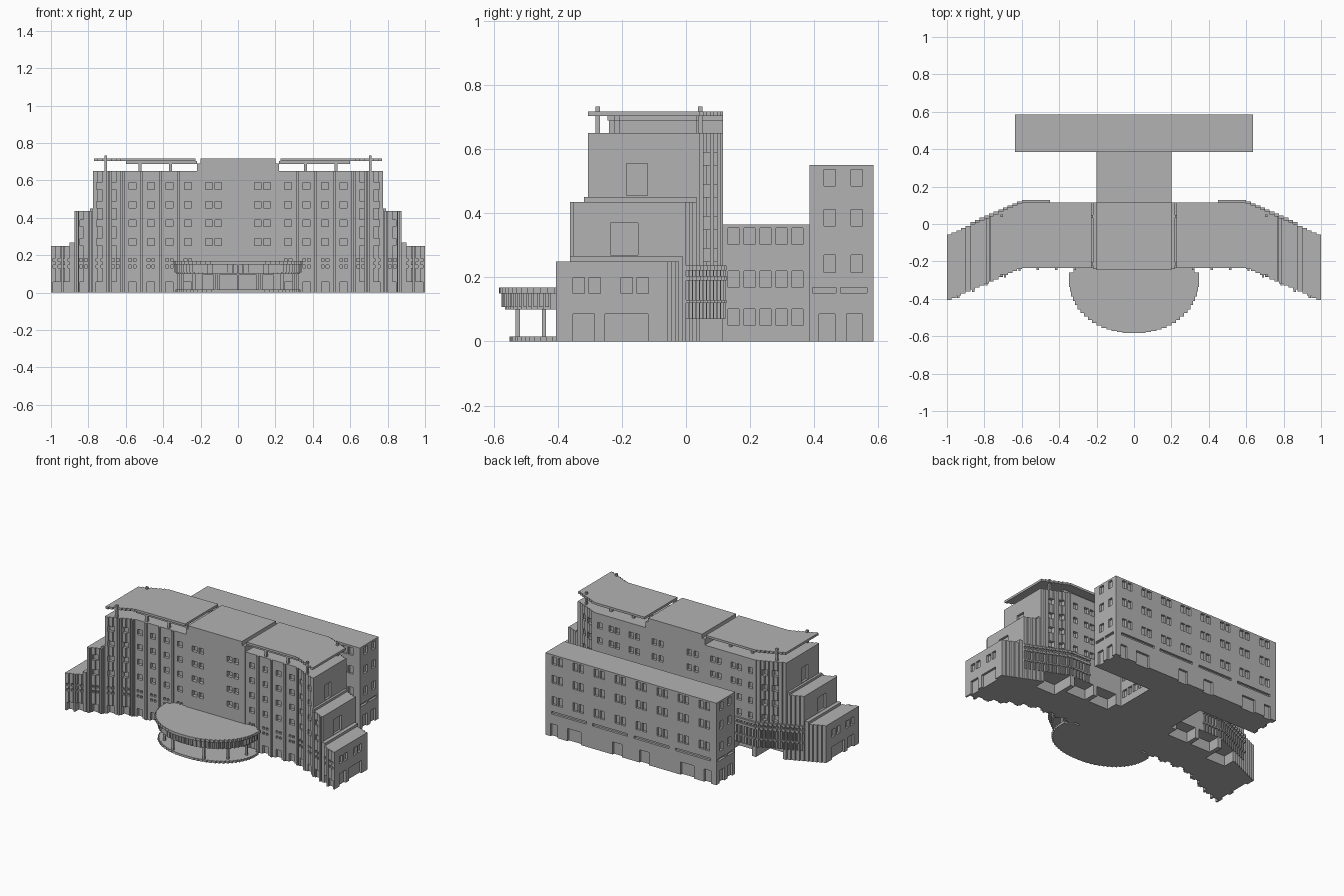
import bpy, bmesh, math

cube = bpy.data.objects.get("Cube")
if cube:
    bpy.data.objects.remove(cube, do_unlink=True)

grey = bpy.data.materials.new("concrete_grey")
grey.use_nodes = True
tone = (0.45, 0.45, 0.45, 1)
grey.diffuse_color = tone
grey.node_tree.nodes["Principled BSDF"].inputs["Base Color"].default_value = tone

FRONT, BACK, BEND, STEP = -0.235, 0.115, 0.6, 0.025


def finish(name, bm):
    bmesh.ops.recalc_face_normals(bm, faces=bm.faces[:])
    mesh = bpy.data.meshes.new(name)
    bm.to_mesh(mesh)
    bm.free()
    mesh.materials.append(grey)
    obj = bpy.data.objects.new(name, mesh)
    bpy.context.scene.collection.objects.link(obj)
    return obj


def boxes(name, items):
    """One object made of boxes (x0, x1, y0, y1, z0, z1)."""
    bm = bmesh.new()
    for x0, x1, y0, y1, z0, z1 in items:
        for v in bmesh.ops.create_cube(bm, size=1)["verts"]:
            v.co = (x1 if v.co.x > 0 else x0, y1 if v.co.y > 0 else y0,
                    z1 if v.co.z > 0 else z0)
    return finish(name, bm)


def prism(name, pts, z0, z1):
    bm = bmesh.new()
    face = bm.faces.new([bm.verts.new((x, y, z0)) for x, y in pts])
    ext = bmesh.ops.extrude_face_region(bm, geom=[face])["geom"]
    for v in ext:
        if isinstance(v, bmesh.types.BMVert):
            v.co.z = z1
    return finish(name, bm)


def setback(x):
    """Stepped sweep of the wings towards the front."""
    if x < BEND:
        return 0
    return 0.44 * STEP * (math.floor((x - BEND) / STEP + 1e-6) + 0.5)


def strip(name, x0, x1, z0, z1, yf=FRONT, yb=BACK):
    """Slab that follows the stepped plan of a wing."""
    grid = [BEND + STEP * i for i in range(17)]
    cuts = [x0] + [g for g in grid if x0 + 0.001 < g < x1 - 0.001] + [x1]
    front, back = [], []
    for a, b in zip(cuts, cuts[1:]):
        s = setback((a + b) / 2)
        front += [(a, yf - s), (b, yf - s)]
        back += [(a, yb - s), (b, yb - s)]
    pts = []
    for p in front + back[::-1]:
        if not pts or p != pts[-1]:
            pts.append(p)
    return prism(name, pts, z0, z1)


def carve(obj, holes):
    cutter = boxes("cutter", holes)
    cutter.hide_render = True
    mod = obj.modifiers.new("openings", 'BOOLEAN')
    mod.operation, mod.solver, mod.object = 'DIFFERENCE', 'EXACT', cutter
    bpy.context.view_layer.update()
    deps = bpy.context.evaluated_depsgraph_get()
    mesh = bpy.data.meshes.new_from_object(obj.evaluated_get(deps))
    obj.modifiers.clear()
    obj.data = mesh
    bpy.data.objects.remove(cutter, do_unlink=True)


def mirror(obj):
    obj.modifiers.new("mirror", 'MIRROR').use_mirror_merge = False
    return obj


def front_hole(x, w, z0, z1):
    f = FRONT - setback(x)
    return (x - w / 2, x + w / 2, f - 0.05, f + 0.019, z0, z1)


def back_hole(x, w, z0, z1):
    b = BACK - setback(x)
    return (x - w / 2, x + w / 2, b - 0.019, b + 0.05, z0, z1)


def end_hole(x, y0, y1, z0, z1):
    return (x - 0.015, x + 0.05, y0, y1, z0, z1)


ROWS = [0.27, 0.37, 0.47, 0.57]


def street_storey(cols):
    """Doorways with two rows of small paired windows above."""
    out = []
    for x in cols:
        out.append(front_hole(x, 0.04, -0.02, 0.056))
        for z in (0.14, 0.175):
            for d in (-0.013, 0.013):
                out.append(front_hole(x + d, 0.015, z - 0.008, z + 0.008))
    return out


# Wings: three tiers stepping down to the ends
main = strip("wing_main", 0.22, 0.775, 0, 0.65)
cols = [0.268, 0.367, 0.466, 0.565, 0.655, 0.738]
holes = street_storey(cols)
for z in ROWS:
    holes += [front_hole(x, 0.037, z - 0.018, z + 0.018) for x in cols]
    holes += [back_hole(x, 0.032, z - 0.02, z + 0.02)
              for x in (0.28, 0.325, 0.43, 0.475, 0.56, 0.65, 0.71)]
for x0, x1 in ((0.24, 0.39), (0.42, 0.57), (0.6, 0.75)):
    holes.append((x0, x1, BACK - setback(x1) - 0.08, BACK + 0.05, -0.02, 0.07))
holes.append(end_hole(0.775, -0.185, -0.12, 0.455, 0.555))
carve(main, holes)

middle = strip("wing_middle", 0.775, 0.875, 0, 0.435)
holes = street_storey([0.826])
holes += [front_hole(0.826, 0.037, z - 0.018, z + 0.018) for z in ROWS[:2]]
holes.append(end_hole(0.875, -0.235, -0.15, 0.27, 0.37))
carve(middle, holes)

end = strip("wing_end", 0.875, 1, 0, 0.25)
holes = street_storey([0.915, 0.968])
holes += [end_hole(1, y, y + 0.036, 0.15, 0.2)
          for y in (-0.353, -0.303, -0.203, -0.153)]
holes += [end_hole(1, -0.353, -0.285, -0.02, 0.085),
          end_hole(1, -0.252, -0.118, -0.02, 0.085)]
carve(end, holes)
for part in (main, middle, end):
    mirror(part)
mirror(strip("middle_parapet", 0.775, 0.79, 0.435, 0.45))
mirror(strip("end_parapet", 0.875, 0.9, 0.25, 0.267))

# Thin piers between the window columns
mirror(boxes("front_piers", [
    (x - 0.006, x + 0.006, FRONT - setback(x) - 0.012, FRONT - setback(x) + 0.01, 0, h)
    for x, h in [(0.317, 0.65), (0.416, 0.65), (0.515, 0.65), (0.612, 0.65),
                 (0.69, 0.65), (0.788, 0.435), (0.86, 0.435), (0.94, 0.25)]]))

# Rear bands and fins along the curve of each wing
for i, (z0, z1) in enumerate(((0.12, 0.13), (0.19, 0.205), (0.222, 0.237))):
    mirror(strip(f"rear_band_{i + 1}", 0.45, 0.875, z0, z1, BACK - 0.02, BACK + 0.012))
fins = []
for i in range(17):
    x = 0.462 + STEP * i
    b = BACK - setback(x)
    fins.append((x - 0.004, x + 0.004, b - 0.01, b + 0.009, 0.07, 0.237))
mirror(boxes("rear_fins", fins))

# Central block
centre = boxes("centre_block", [(-0.22, 0.22, -0.24, BACK, 0, 0.69)])
holes = []
for x in (-0.155, -0.105, 0.105, 0.155):
    holes += [front_hole(x, 0.036, z - 0.018, z + 0.018) for z in ROWS]
    holes += [back_hole(x, 0.032, z - 0.02, z + 0.02) for z in ROWS[2:]]
for x0, x1 in ((-0.19, -0.13), (-0.1, -0.005), (0.005, 0.1), (0.13, 0.19)):
    holes.append((x0, x1, -0.3, -0.22, 0.015, 0.095))
carve(centre, holes)

# Floating roof slabs with posts and beams
boxes("centre_roof", [(-0.2, 0.2, -0.245, BACK, 0.69, 0.718)])
mirror(strip("wing_roof", 0.228, 0.77, 0.703, 0.718))
posts = [(x - 0.008, x + 0.008, y - 0.008, y + 0.008, 0.65, 0.704)
         for x in (0.36, 0.525) for y in (-0.215, 0.04)]
posts += [(x - 0.007, x + 0.007, y - 0.007, y + 0.007, 0.65, 0.733)
          for x, y in ((0.708, -0.275), (0.708, 0.045))]
mirror(boxes("roof_posts", posts))
mirror(boxes("roof_beams", [(0.22, 0.6, y - 0.008, y + 0.008, 0.688, 0.704)
                            for y in (-0.215, 0.04)]))


# Entrance canopy with a stepped round edge
def round_plan(rx, ry, n=36):
    pts, yc = [], -0.285
    ring = [(rx * math.cos(a), yc - ry * math.sin(a))
            for a in (math.pi * i / n for i in range(n + 1))]
    pts = [(rx * 0.93, -0.23), (rx * 0.93, yc + 0.025), (rx, yc + 0.025)]
    for (x0, y0), (x1, y1) in zip(ring, ring[1:]):
        pts += [(x0, y0), (x0, y1)] if x0 + x1 > 0 else [(x0, y0), (x1, y0)]
    return pts + [ring[-1], (-rx, yc + 0.025), (-rx * 0.93, yc + 0.025),
                  (-rx * 0.93, -0.23)]


prism("canopy_rim", round_plan(0.348, 0.298), 0.15, 0.168)
prism("canopy_fascia", round_plan(0.33, 0.28), 0.1, 0.15)
prism("entrance_floor", round_plan(0.335, 0.265), 0, 0.015)
dentils = []
for i in range(41):
    a = math.pi * i / 40
    x, y = 0.334 * math.cos(a), -0.285 - 0.284 * math.sin(a)
    dentils.append((x - 0.006, x + 0.006, y - 0.006, y + 0.006, 0.108, 0.15))
boxes("canopy_fins", dentils)
boxes("canopy_columns", [
    (s * x - 0.007, s * x + 0.007, y - 0.007, y + 0.007, 0.015, 0.1)
    for s in (-1, 1) for x, y in ((0.115, -0.525), (0.235, -0.443), (0.295, -0.33))])

# Connecting block
link = boxes("connecting_block", [(-0.2, 0.2, BACK, 0.385, 0, 0.365)])
holes = []
for s in (-1, 1):
    for i in range(5):
        y = 0.148 + 0.05 * i
        holes += [(s * 0.2 - 0.015, s * 0.2 + 0.015, y - 0.017, y + 0.017, z, z + 0.052)
                  for z in (0.05, 0.168, 0.302)]
carve(link, holes)

# Rear block
rear = boxes("rear_block", [(-0.635, 0.635, 0.385, 0.585, 0, 0.55)])
levels = ((0.215, 0.27), (0.36, 0.412), (0.485, 0.537))
holes = []
for z0, z1 in levels:
    for i in range(8):
        for d in (-0.022, 0.022):
            x = -0.546 + 0.156 * i + d
            holes.append((x - 0.016, x + 0.016, 0.57, 0.62, z0, z1))
            if abs(x) > 0.23:
                holes.append((x - 0.016, x + 0.016, 0.35, 0.4, z0, z1))
    for s in (-1, 1):
        holes += [(s * 0.635 - 0.015, s * 0.635 + 0.015, y - 0.018, y + 0.018, z0, z1)
                  for y in (0.448, 0.532)]
for s in (-1, 1):
    holes += [(s * 0.635 - 0.015, s * 0.635 + 0.015, y - 0.025, y + 0.025, -0.02, 0.085)
              for y in (0.44, 0.525)]
    holes += [(s * 0.635 - 0.015, s * 0.635 + 0.015, y0, y1, 0.151, 0.168)
              for y0, y1 in ((0.395, 0.468), (0.482, 0.565))]
for x in (-0.46, -0.155, 0.155, 0.46):
    holes.append((x - 0.13, x + 0.13, 0.57, 0.62, 0.151, 0.168))
for x, w in ((-0.57, 0.05), (-0.42, 0.1), (-0.1, 0.07), (0.1, 0.07), (0.42, 0.1), (0.57, 0.05)):
    holes.append((x - w / 2, x + w / 2, 0.57, 0.62, -0.02, 0.085))
carve(rear, holes)
